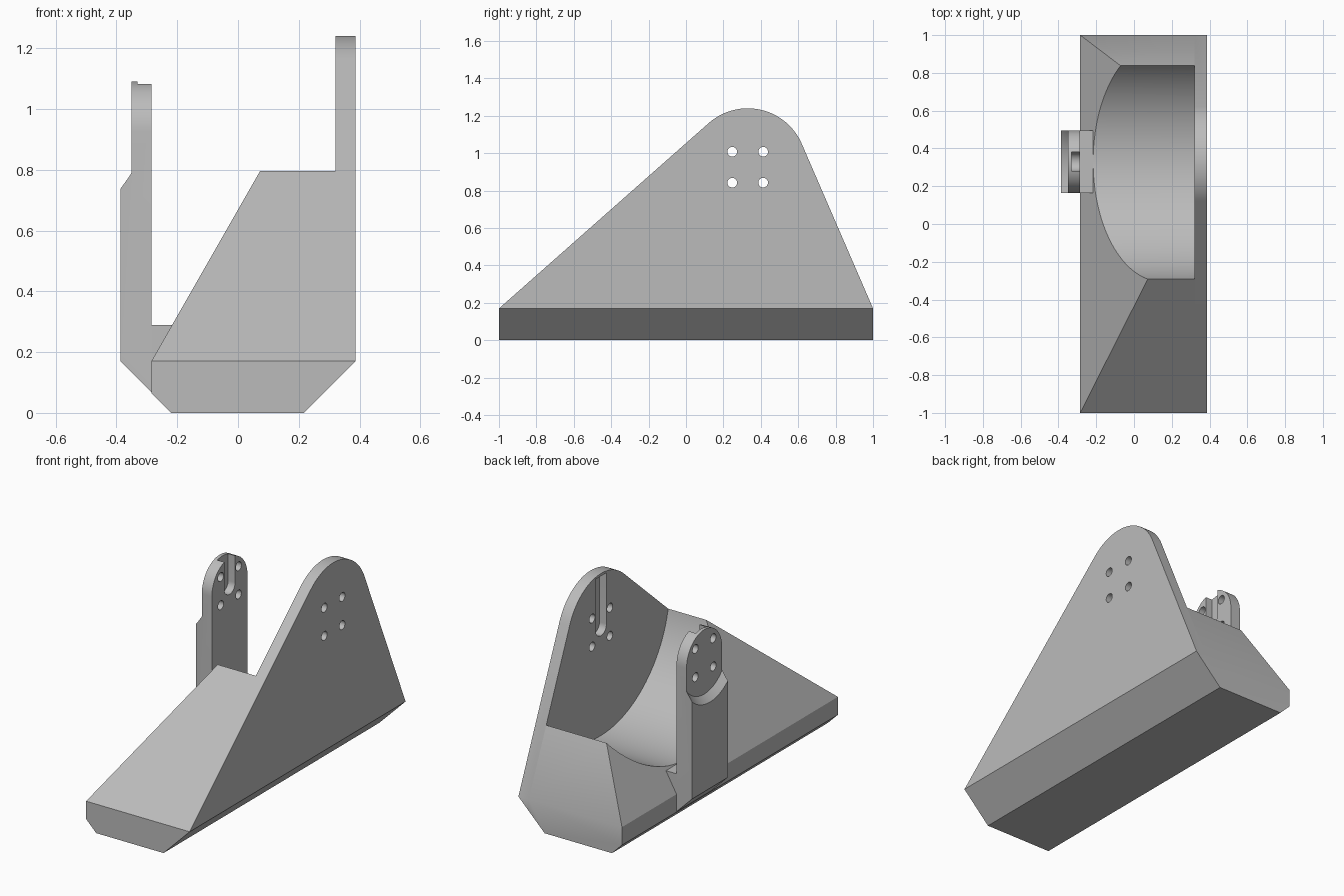
import bpy, bmesh, math
from mathutils import Vector

if "Cube" in bpy.data.objects:
    bpy.data.objects.remove(bpy.data.objects["Cube"], do_unlink=True)

AXIS_Y, AXIS_Z = 0.33, 0.925          # shared pivot axis of both uprights
HOLE = 0.0825                         # half the bolt spacing
OUTER, INNER, PLATE, RIM = -0.387, -0.285, 0.32, 0.387

grey = bpy.data.materials.new("mid_grey")
grey.use_nodes = True
colour = (0.5, 0.5, 0.5, 1)
grey.diffuse_color = colour
grey.node_tree.nodes["Principled BSDF"].inputs["Base Color"].default_value = colour


def finish(name, bm):
    bmesh.ops.recalc_face_normals(bm, faces=bm.faces)
    mesh = bpy.data.meshes.new(name)
    bm.to_mesh(mesh)
    bm.free()
    mesh.materials.append(grey)
    obj = bpy.data.objects.new(name, mesh)
    bpy.context.collection.objects.link(obj)
    return obj


def arc(radius, start, end, steps=32):
    """Points of an arc about the pivot axis, angles in degrees."""
    angles = [math.radians(start + (end - start) * i / steps) for i in range(steps + 1)]
    return [(AXIS_Y + radius * math.cos(a), AXIS_Z + radius * math.sin(a)) for a in angles]


def slab(name, profile, x0, x1, trims=()):
    """Extrude a side profile along x, then trim with planes (x, z, normal x, normal z)."""
    bm = bmesh.new()
    face = bm.faces.new([bm.verts.new((x0, y, z)) for y, z in profile])
    new = bmesh.ops.extrude_face_region(bm, geom=[face])["geom"]
    bmesh.ops.translate(bm, vec=(x1 - x0, 0, 0),
                        verts=[v for v in new if isinstance(v, bmesh.types.BMVert)])
    for x, z, nx, nz in trims:
        bmesh.ops.bisect_plane(bm, geom=bm.verts[:] + bm.edges[:] + bm.faces[:], dist=1e-5,
                               plane_co=(x, 0, z), plane_no=Vector((nx, 0, nz)).normalized(),
                               clear_outer=True)
        rim = [e for e in bm.edges if e.is_boundary]
        if rim:
            bmesh.ops.holes_fill(bm, edges=rim, sides=0)
    return finish(name, bm)


def rod(x0, x1, y, z, r0, r1, segments):
    """Cylinder or cone cutter along x."""
    rings = []
    bm = bmesh.new()
    for x, r in ((x0, r0), (x1, r1)):
        rings.append([bm.verts.new((x, y + r * math.cos(2 * math.pi * i / segments),
                                    z + r * math.sin(2 * math.pi * i / segments)))
                      for i in range(segments)])
        bm.faces.new(rings[-1])
    for i in range(segments):
        j = (i + 1) % segments
        bm.faces.new((rings[0][i], rings[0][j], rings[1][j], rings[1][i]))
    return finish("cutter", bm)


def cut(obj, cutter):
    mod = obj.modifiers.new("cut", "BOOLEAN")
    mod.operation, mod.solver, mod.object = "DIFFERENCE", "EXACT", cutter
    bpy.context.view_layer.objects.active = obj
    bpy.ops.object.modifier_apply(modifier=mod.name)
    bpy.data.objects.remove(cutter, do_unlink=True)


def slot(x0, x1, top):
    profile = arc(0.05, 180, 360, 16)
    return slab("cutter", profile + [(AXIS_Y + 0.05, top), (AXIS_Y - 0.05, top)], x0, x1)


def bolt_holes(obj, x0, x1):
    for dy in (-HOLE, HOLE):
        for dz in (-HOLE, HOLE):
            cut(obj, rod(x0, x1, AXIS_Y + dy, AXIS_Z + dz, 0.026, 0.026, 24))


# Side outline shared by the wedge and the tall plate
outline = [(-1, 0), (1, 0), (1, 0.17)] + arc(0.315, 22.8, 131.5) + [(-1, 0.17)]
right_chamfer = (RIM, 0.17, 1, -1)
left_chamfer = (-0.22, 0, -1, -1)
slope = (INNER, 0.17, -1.75, 1)

# Sloping base with a round channel for the wheel
base = slab("wedge_base", outline, INNER, PLATE, (right_chamfer, left_chamfer, slope))
cut(base, rod(-0.6, 0.6, AXIS_Y, AXIS_Z, 0.635, 0.635, 160))

# Tall side plate
plate = slab("side_plate", outline, PLATE, RIM, (right_chamfer,))
cut(plate, slot(PLATE - 0.05, PLATE + 0.045, 1.225))
bolt_holes(plate, 0.2, 0.5)

# Narrow upright with a thinned round head
arm = slab("narrow_arm", [(0.165, 0), (0.495, 0)] + arc(0.165, 0, 180), OUTER, INNER,
           ((OUTER, 0.17, -1, -1),))
cut(arm, rod(-0.42, -0.35, AXIS_Y, AXIS_Z, 0.283, 0.213, 96))
cut(arm, slot(-0.33, -0.2, 1.3))
bolt_holes(arm, -0.5, -0.2)

# Small block joining the arm to the base
foot = slab("arm_foot", [(0.165, 0.1), (0.495, 0.1), (0.495, 0.29), (0.165, 0.29)],
            INNER, -0.214)

for obj in (base, plate, arm, foot):
    bpy.ops.object.select_all(action="DESELECT")
    obj.select_set(True)
    bpy.context.view_layer.objects.active = obj
    bpy.ops.object.shade_smooth_by_angle(angle=math.radians(25))
